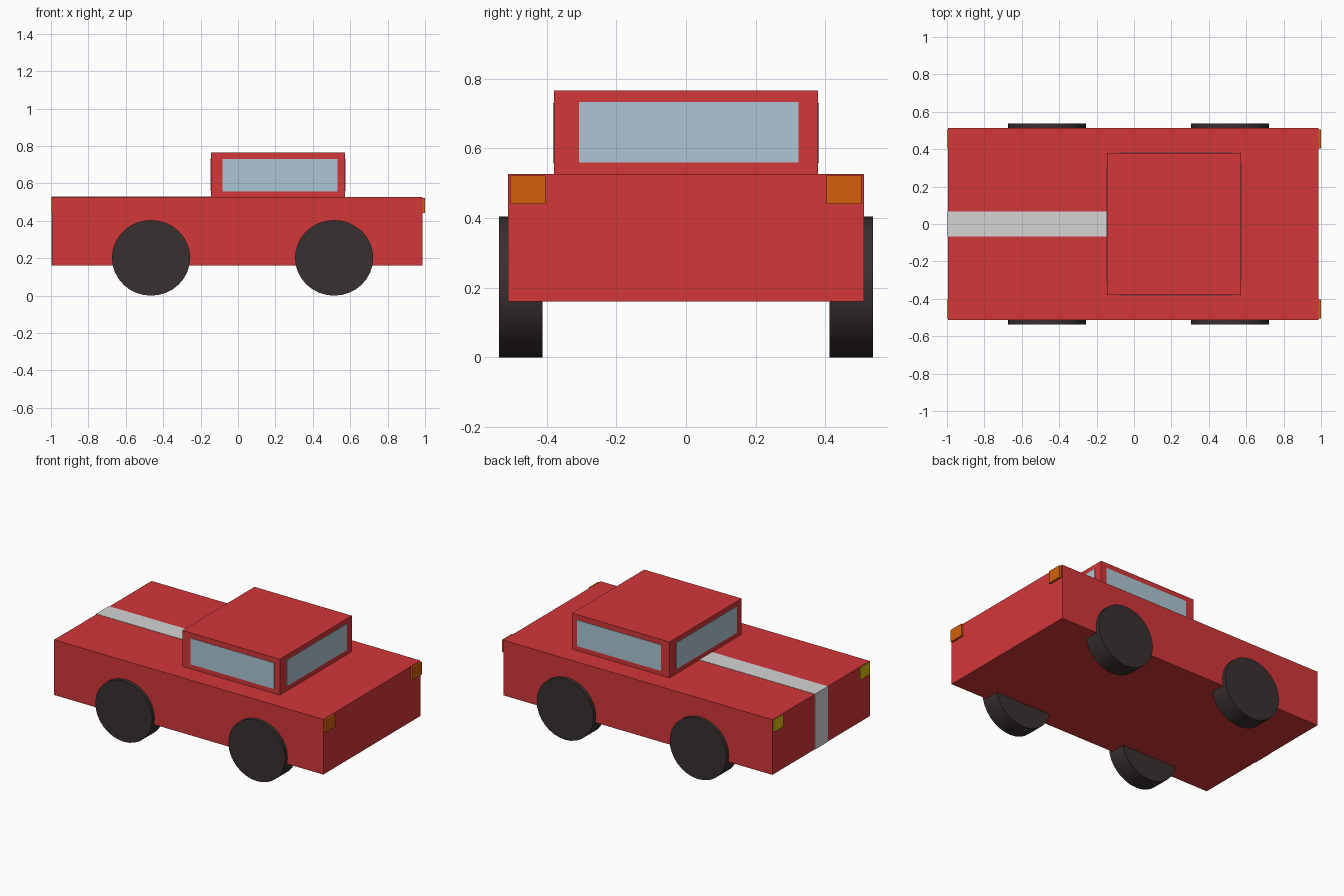
import bpy
import math

if "Cube" in bpy.data.objects:
    bpy.data.objects.remove(bpy.data.objects["Cube"])


def srgb(r, g, b):
    def lin(c):
        c /= 255
        return c / 12.92 if c <= 0.04045 else ((c + 0.055) / 1.055) ** 2.4
    return (lin(r), lin(g), lin(b), 1)


def material(name, rgb):
    m = bpy.data.materials.new(name)
    m.diffuse_color = srgb(*rgb)
    m.use_nodes = True
    m.node_tree.nodes["Principled BSDF"].inputs["Base Color"].default_value = m.diffuse_color
    return m


RED = material("red paint", (212, 55, 57))
GLASS = material("pale blue glass", (174, 198, 212))
RUBBER = material("dark rubber", (57, 48, 49))
SILVER = material("silver stripe", (213, 213, 213))
ORANGE = material("orange lamp", (212, 95, 12))
YELLOW = material("yellow lamp", (215, 188, 18))


def box(name, x, y, z, mat):
    """Box from (min, max) ranges on each axis."""
    bpy.ops.mesh.primitive_cube_add(size=1, location=[sum(r) / 2 for r in (x, y, z)])
    o = bpy.context.object
    o.name = name
    o.scale = [r[1] - r[0] for r in (x, y, z)]
    bpy.ops.object.transform_apply(location=False, rotation=False, scale=True)
    o.data.materials.append(mat)
    return o


# Body and cabin
box("body", (-0.994, 0.986), (-0.512, 0.512), (0.16, 0.527), RED)
box("cabin", (-0.144, 0.573), (-0.379, 0.379), (0.527, 0.766), RED)

# Windows: thin plates on the four cabin sides
box("windscreen", (-0.148, -0.143), (-0.325, 0.31), (0.56, 0.734), GLASS)
box("rear_window", (0.572, 0.576), (-0.308, 0.323), (0.56, 0.734), GLASS)
for s, side in ((-1, "right"), (1, "left")):
    box(side + "_window", (-0.083, 0.533), sorted((s * 0.378, s * 0.382)), (0.558, 0.731), GLASS)

# Stripe over the bonnet and down the nose
box("bonnet_stripe", (-0.997, -0.144), (-0.067, 0.067), (0.526, 0.529), SILVER)
box("nose_stripe", (-0.997, -0.993), (-0.067, 0.067), (0.16, 0.529), SILVER)

# Lamps and wheels
for s, side in ((-1, "right"), (1, "left")):
    y = sorted((s * 0.404, s * 0.504))
    box(side + "_headlamp", (-1.0, -0.99), y, (0.441, 0.523), YELLOW)
    box(side + "_tail_lamp", (0.98, 1.0), y, (0.441, 0.523), ORANGE)
    for x, end in ((-0.465, "front"), (0.514, "rear")):
        bpy.ops.mesh.primitive_cylinder_add(vertices=32, radius=0.202, depth=0.125,
                                            location=(x, s * 0.4745, 0.202),
                                            rotation=(math.pi / 2, 0, 0))
        w = bpy.context.object
        w.name = f"{end}_{side}_wheel"
        w.scale.x = 0.209 / 0.202
        w.data.materials.append(RUBBER)
        bpy.ops.object.shade_smooth_by_angle()
